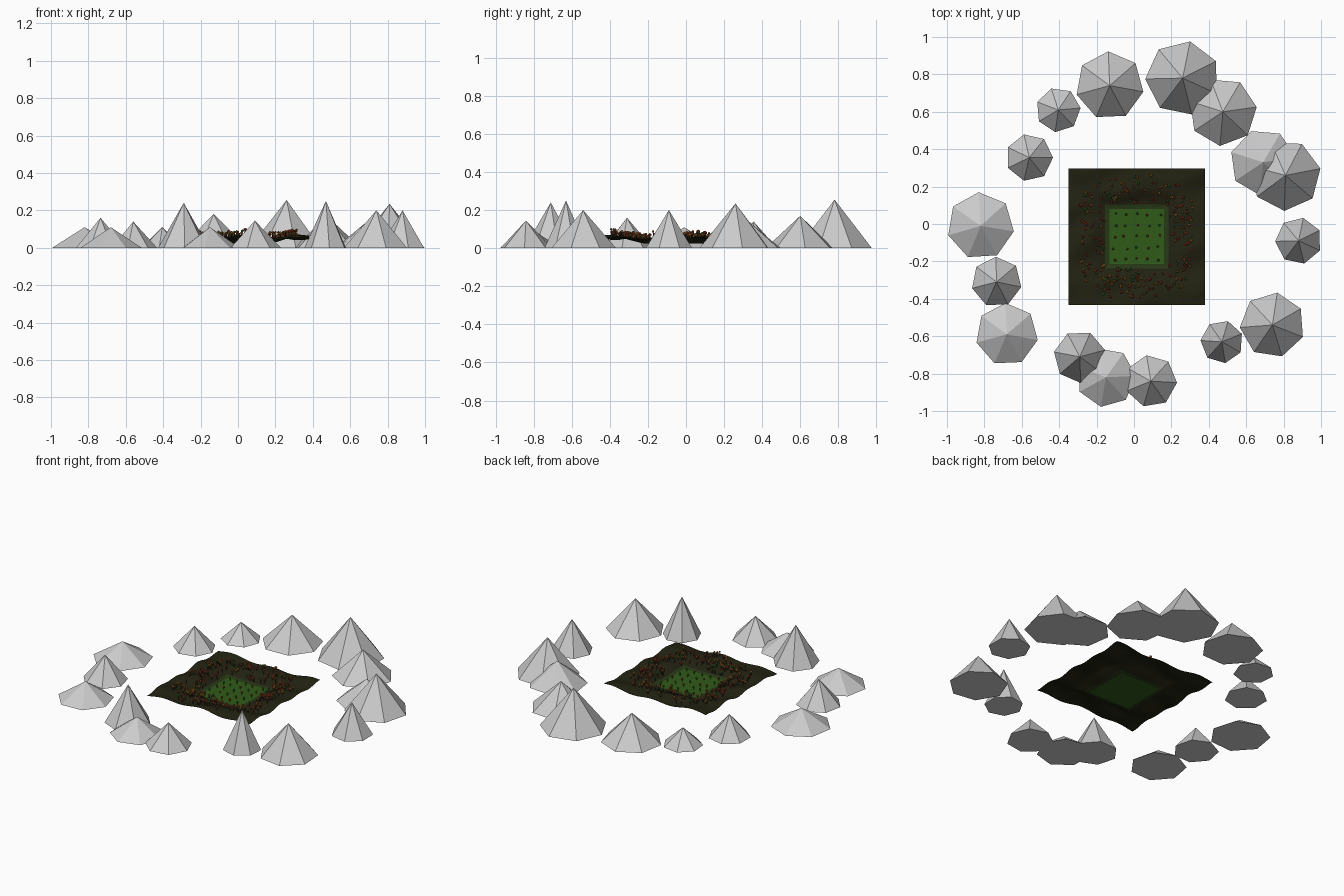
import bpy, bmesh, math, random
from mathutils import Matrix, Vector

if "Cube" in bpy.data.objects:
    bpy.data.objects.remove(bpy.data.objects["Cube"])

random.seed(7)
CX, CY, HALF = 0.015, -0.067, 0.365


def material(name, rgb):
    m = bpy.data.materials.new(name)
    m.diffuse_color = (*rgb, 1)
    m.use_nodes = True
    m.node_tree.nodes["Principled BSDF"].inputs["Base Color"].default_value = m.diffuse_color
    return m


def finish(bm, name, mats=()):
    me = bpy.data.meshes.new(name)
    bm.to_mesh(me)
    bm.free()
    ob = bpy.data.objects.new(name, me)
    bpy.context.collection.objects.link(ob)
    for m in mats:
        me.materials.append(m)
    return ob


def ground_z(x, y):
    """Rolling ground with a flat sunken clearing in the middle."""
    u, v = x - CX, y - CY
    t = min(max((max(abs(u), abs(v)) - 0.14) / 0.12, 0), 1)
    t = t * t * (3 - 2 * t)
    hills = 0.055 + 0.009 * math.sin(22 * u + 1) * math.cos(19 * v) + 0.006 * math.sin(31 * v - 9 * u)
    return 0.024 * (1 - t) + hills * t


# Ring of seven-sided mountains: x, y, radius, height, corner angle
peaks = [
    (-0.13, 0.74, 0.183, 0.18, 41), (0.26, 0.78, 0.20, 0.255, 27),
    (0.475, 0.60, 0.183, 0.17, 8), (0.69, 0.33, 0.178, 0.14, 8),
    (0.81, 0.26, 0.19, 0.235, 11), (0.88, -0.09, 0.125, 0.20, 27),
    (0.74, -0.54, 0.175, 0.20, 30), (0.47, -0.63, 0.115, 0.25, 22),
    (0.09, -0.84, 0.14, 0.145, 48), (-0.15, -0.82, 0.16, 0.11, 3),
    (-0.29, -0.71, 0.14, 0.24, 15), (-0.68, -0.59, 0.168, 0.11, 41),
    (-0.735, -0.31, 0.135, 0.16, 40), (-0.82, -0.01, 0.18, 0.11, 42),
    (-0.56, 0.355, 0.127, 0.14, 0), (-0.405, 0.61, 0.12, 0.11, 5),
]
for i, (x, y, r, h, a) in enumerate(peaks):
    bm = bmesh.new()
    rim = [bm.verts.new((x + r * math.cos(math.radians(a) + k * math.tau / 7),
                         y + r * math.sin(math.radians(a) + k * math.tau / 7), 0)) for k in range(7)]
    tip = bm.verts.new((x, y, h))
    bm.faces.new(rim[::-1])
    for k in range(7):
        bm.faces.new((rim[k], rim[(k + 1) % 7], tip))
    finish(bm, f"mountain_{i + 1}")

# Ground sheet: dark soil, green clearing
bm = bmesh.new()
bmesh.ops.create_grid(bm, x_segments=60, y_segments=60, size=HALF)
for v in bm.verts:
    v.co.x += CX
    v.co.y += CY
    v.co.z = ground_z(v.co.x, v.co.y)
for f in bm.faces:
    c = f.calc_center_median()
    d = max(abs(c.x - CX), abs(c.y - CY))
    f.material_index = 2 if d < 0.147 else 1 if d < 0.165 else 0
    f.smooth = True
finish(bm, "ground", [material("soil", (0.016, 0.016, 0.006)),
                      material("grass_edge", (0.02, 0.04, 0.008)),
                      material("grass", (0.03, 0.105, 0.01))])

# Tiny trees: thin trunk and round crown
tree_mats = [material("trunk", (0.05, 0.03, 0.015)),
             material("red_crown", (0.35, 0.05, 0.02)),
             material("orange_crown", (0.42, 0.17, 0.03)),
             material("green_crown", (0.05, 0.17, 0.03))]


def add_tree(bm, x, y, r, h, mat):
    z = ground_z(x, y)
    for kind in (0, 1):
        old = set(bm.faces)
        if kind == 0:
            bmesh.ops.create_cone(bm, segments=5, radius1=r * 0.25, radius2=r * 0.2, depth=h,
                                  matrix=Matrix.Translation((x, y, z + h / 2)))
        else:
            bmesh.ops.create_icosphere(bm, subdivisions=1, radius=r,
                                       matrix=Matrix.Translation((x, y, z + h)))
        for f in set(bm.faces) - old:
            f.material_index = mat * kind


# Forest scattered around the clearing
bm = bmesh.new()
n = 0
while n < 270:
    u, v = random.uniform(-0.3, 0.3), random.uniform(-0.33, 0.33)
    if max(abs(u), abs(v)) < 0.17 or math.hypot(u, v) > 0.36:
        continue
    add_tree(bm, CX + u, CY + v, random.uniform(0.006, 0.010), random.uniform(0.015, 0.032),
             random.choice((1, 1, 1, 2, 2, 3)))
    n += 1
finish(bm, "forest", tree_mats)

# Loose rows of small plants in the clearing
bm = bmesh.new()
for i in range(5):
    for j in range(5):
        add_tree(bm, CX + (i - 2) * 0.06 + random.uniform(-0.012, 0.012),
                 CY + (j - 2) * 0.06 + random.uniform(-0.008, 0.008),
                 random.uniform(0.006, 0.008), 0.016, random.choice((1, 3, 3)))
finish(bm, "clearing_plants", tree_mats)
